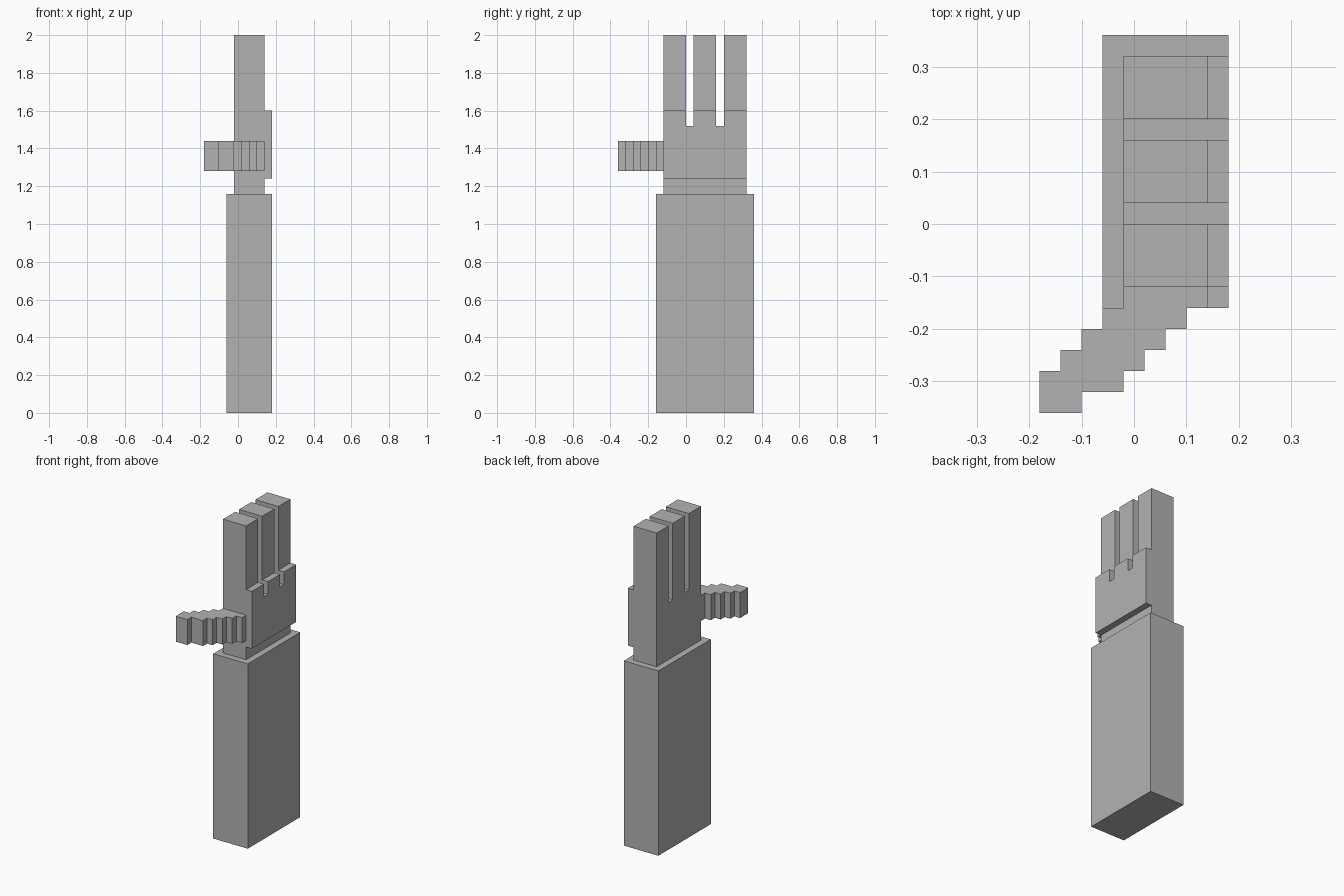
import bpy
import bmesh
from mathutils import Vector

if "Cube" in bpy.data.objects:
    bpy.data.objects.remove(bpy.data.objects["Cube"], do_unlink=True)

grey = bpy.data.materials.new("plain grey")
grey.use_nodes = True
grey.diffuse_color = (0.45, 0.45, 0.45, 1)
grey.node_tree.nodes["Principled BSDF"].inputs["Base Color"].default_value = grey.diffuse_color

STEP = 0.04  # the blocky grid size


def extrude_profile(name, points, offset):
    """Solid made by pushing a closed flat outline along an offset."""
    bm = bmesh.new()
    face = bm.faces.new([bm.verts.new(p) for p in points])
    pushed = bmesh.ops.extrude_face_region(bm, geom=[face], use_keep_orig=True)
    verts = [v for v in pushed["geom"] if isinstance(v, bmesh.types.BMVert)]
    bmesh.ops.translate(bm, verts=verts, vec=Vector(offset))
    bmesh.ops.recalc_face_normals(bm, faces=bm.faces)
    mesh = bpy.data.meshes.new(name)
    bm.to_mesh(mesh)
    bm.free()
    mesh.materials.append(grey)
    obj = bpy.data.objects.new(name, mesh)
    bpy.context.collection.objects.link(obj)
    return obj


def notched_outline(x, bottom, top):
    """Side outline with two slots between the three fingers."""
    pts = [(x, 0.32, bottom), (x, -0.12, bottom), (x, -0.12, top)]
    for slot in (0, 0.16):
        pts += [(x, slot, top), (x, slot, 1.52),
                (x, slot + STEP, 1.52), (x, slot + STEP, top)]
    return pts + [(x, 0.32, top)]


# Forearm block
extrude_profile("forearm", [(-0.06, -0.16, 0), (0.18, -0.16, 0),
                            (0.18, 0.36, 0), (-0.06, 0.36, 0)], (0, 0, 1.16))

# Hand with three fingers, and the raised palm pad
extrude_profile("hand_and_fingers", notched_outline(-0.02, 1.16, 2), (0.16, 0, 0))
extrude_profile("palm_pad", notched_outline(0.14, 1.24, 1.6), (STEP, 0, 0))

# Stair-stepped thumb, with a shorter tip
left, right = [], []
for i in range(6):
    near, far = -0.12 - i * STEP, -0.12 - (i + 1) * STEP
    x0 = max(-0.02 - i * STEP, -0.18)
    x1 = 0.14 - i * STEP if i < 5 else -0.10
    if i < 5:
        left += [(x0, near, 1.28), (x0, far, 1.28)]
    else:
        left[-1] = (x0, far, 1.28)
    right += [(x1, near, 1.28), (x1, far, 1.28)]
extrude_profile("thumb", left + right[::-1], (0, 0, 0.16))
